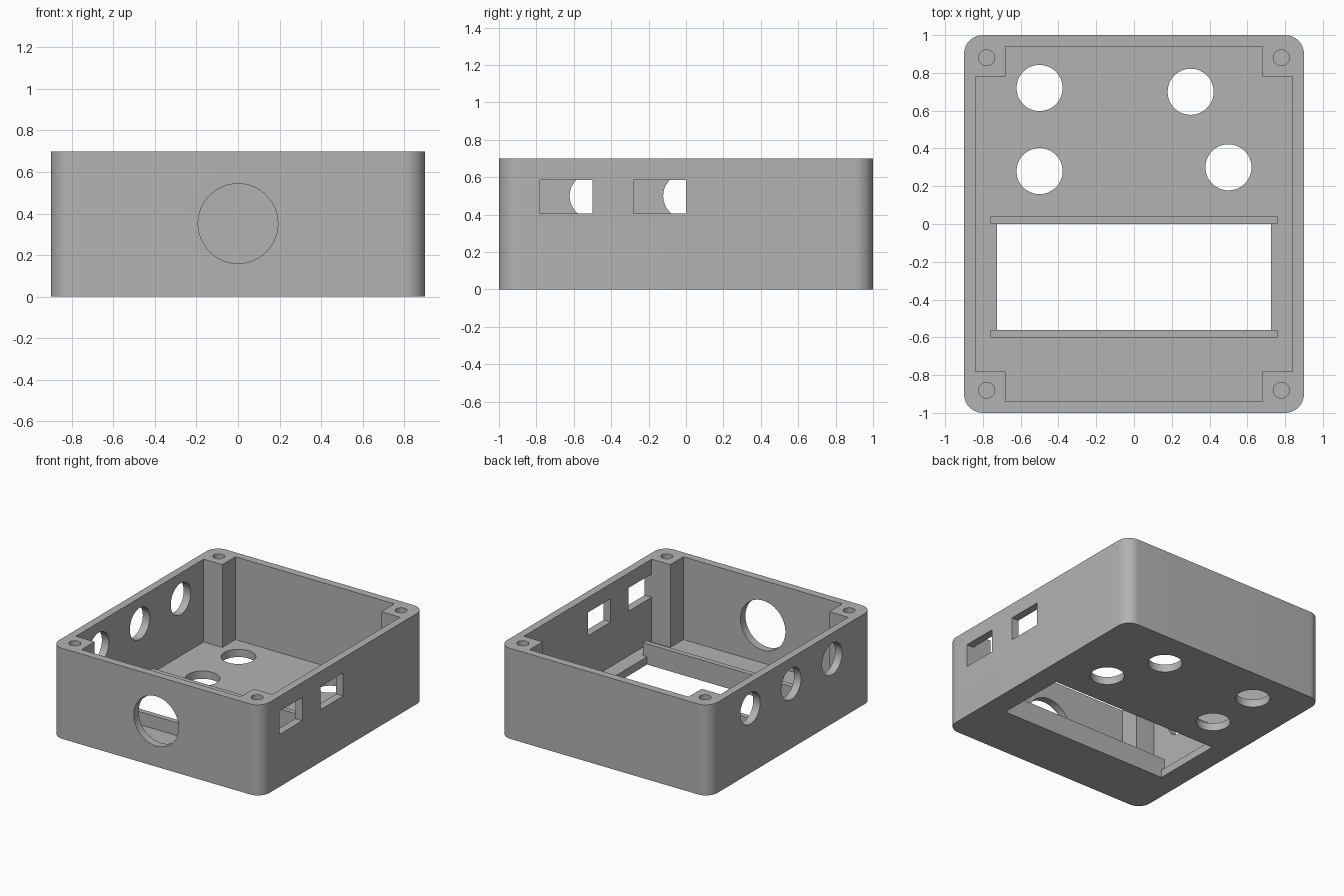
import bpy, bmesh
from math import radians, cos, sin
from mathutils import Matrix, Vector

if "Cube" in bpy.data.objects:
    bpy.data.objects.remove(bpy.data.objects["Cube"])

W, D, H = 0.9, 1.0, 0.7      # half width, half depth, height
FLOOR = 0.06

grey = bpy.data.materials.new("matte grey")
grey.use_nodes = True
tone = (0.45, 0.45, 0.45, 1)
grey.diffuse_color = tone
grey.node_tree.nodes["Principled BSDF"].inputs["Base Color"].default_value = tone


def finish(name, bm):
    bmesh.ops.recalc_face_normals(bm, faces=bm.faces)
    mesh = bpy.data.meshes.new(name)
    bm.to_mesh(mesh)
    bm.free()
    mesh.materials.append(grey)
    ob = bpy.data.objects.new(name, mesh)
    bpy.context.collection.objects.link(ob)
    return ob


def prism(name, outline, z0, z1):
    bm = bmesh.new()
    face = bm.faces.new([bm.verts.new((x, y, z0)) for x, y in outline])
    top = bmesh.ops.extrude_face_region(bm, geom=[face])["geom"]
    verts = [v for v in top if isinstance(v, bmesh.types.BMVert)]
    bmesh.ops.translate(bm, verts=verts, vec=(0, 0, z1 - z0))
    return finish(name, bm)


def box(name, x0, x1, y0, y1, z0, z1):
    return prism(name, [(x0, y0), (x1, y0), (x1, y1), (x0, y1)], z0, z1)


def cylinder(name, centre, radius, length, axis="Z"):
    bm = bmesh.new()
    turn = {"X": Matrix.Rotation(radians(90), 4, "Y"),
            "Y": Matrix.Rotation(radians(90), 4, "X"), "Z": Matrix()}[axis]
    bmesh.ops.create_cone(bm, cap_ends=True, segments=48, radius1=radius, radius2=radius,
                          depth=length, matrix=Matrix.Translation(Vector(centre)) @ turn)
    return finish(name, bm)


def cut(target, cutter):
    bpy.context.view_layer.objects.active = target
    mod = target.modifiers.new("cut", "BOOLEAN")
    mod.operation, mod.solver, mod.object = "DIFFERENCE", "EXACT", cutter
    bpy.ops.object.modifier_apply(modifier=mod.name)
    bpy.data.objects.remove(cutter)


# Outer case with rounded vertical corners
R = 0.1
outline = []
for quarter, (sx, sy) in enumerate([(1, 1), (-1, 1), (-1, -1), (1, -1)]):
    for step in range(13):
        a = radians(90 * quarter + 7.5 * step)
        outline.append((sx * (W - R) + R * cos(a), sy * (D - R) + R * sin(a)))
case = prism("enclosure_case", outline, 0, H)

# Cavity, leaving a square screw post in each corner
ix, iy, px, py = 0.84, 0.94, 0.68, 0.78
cross = []
for sx, sy in [(1, 1), (-1, 1), (-1, -1), (1, -1)]:
    corner = [(sx * ix, sy * py), (sx * px, sy * py), (sx * px, sy * iy)]
    cross += corner if sx * sy > 0 else corner[::-1]
cut(case, prism("cavity", cross, FLOOR, H + 0.1))

# Blind screw holes in the posts
for x in (-0.78, 0.78):
    for y in (-0.88, 0.88):
        cut(case, cylinder("screw_hole", (x, y, H), 0.042, 0.5))

# Floor: display window and four control holes
cut(case, box("display_window", -0.725, 0.725, -0.56, 0, -0.1, 0.12))
for x, y in [(-0.5, 0.72), (-0.5, 0.28), (0.3, 0.7), (0.5, 0.3)]:
    cut(case, cylinder("control_hole", (x, y, 0), 0.122, 0.3))

# Front opening, three round side ports, two rectangular side ports
cut(case, cylinder("front_opening", (0, -D, 0.352), 0.192, 0.3, "Y"))
for y in (-0.5, 0, 0.5):
    cut(case, cylinder("round_port", (-W, y, 0.5), 0.122, 0.3, "X"))
for y in (-0.78, -0.28):
    cut(case, box("square_port", 0.75, 1, y, y + 0.28, 0.405, 0.585))

# Smooth the rounded surfaces only
bpy.ops.object.select_all(action="DESELECT")
case.select_set(True)
bpy.context.view_layer.objects.active = case
bpy.ops.object.shade_smooth_by_angle(angle=radians(30))

# Ridges along the two long edges of the display window
for name, y in (("front_ridge", -0.6), ("back_ridge", 0)):
    box(name, -0.76, 0.76, y, y + 0.04, FLOOR, 0.16)
